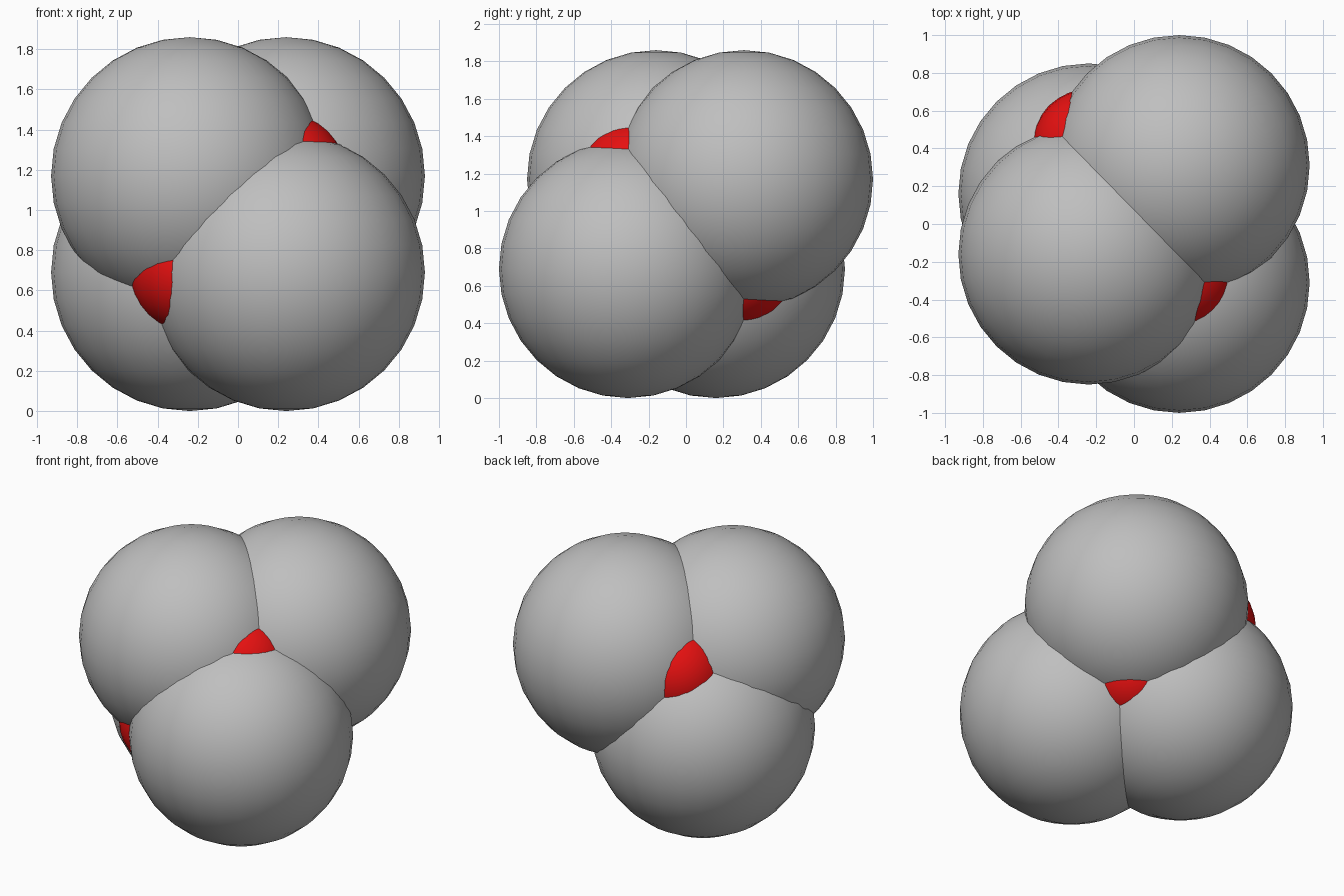
import bpy

cube = bpy.data.objects.get("Cube")
if cube:
    bpy.data.objects.remove(cube, do_unlink=True)


def make_material(name, rgb):
    mat = bpy.data.materials.new(name)
    mat.use_nodes = True
    color = (*rgb, 1.0)
    mat.diffuse_color = color
    mat.node_tree.nodes["Principled BSDF"].inputs["Base Color"].default_value = color
    return mat


def make_ball(name, center, radius, mat):
    bpy.ops.mesh.primitive_uv_sphere_add(
        segments=32, ring_count=16, radius=radius, location=center)
    ball = bpy.context.object
    ball.name = ball.data.name = name
    ball.data.materials.append(mat)
    bpy.ops.object.shade_smooth()
    return ball


gray = make_material("gray", (0.52, 0.52, 0.52))
red = make_material("red", (0.9, 0.006, 0.006))

MID_Z = 0.93

# Each pair is related by a half turn about the horizontal x axis at MID_Z
# name, x, y of upper ball, height above the middle, radius, material
pairs = [
    ("large_ball_left", 0.24, 0.31, 0.24, 0.69, gray),
    ("large_ball_right", -0.24, -0.16, 0.24, 0.69, gray),
    ("small_ball_left", 0.23, -0.27, 0.24, 0.312, red),
    ("small_ball_right", -0.23, 0.405, 0.23, 0.312, red),
]

for name, x, y, h, radius, mat in pairs:
    for level, side in (("upper", 1), ("lower", -1)):
        make_ball(f"{level}_{name}", (x, side * y, MID_Z + side * h), radius, mat)
